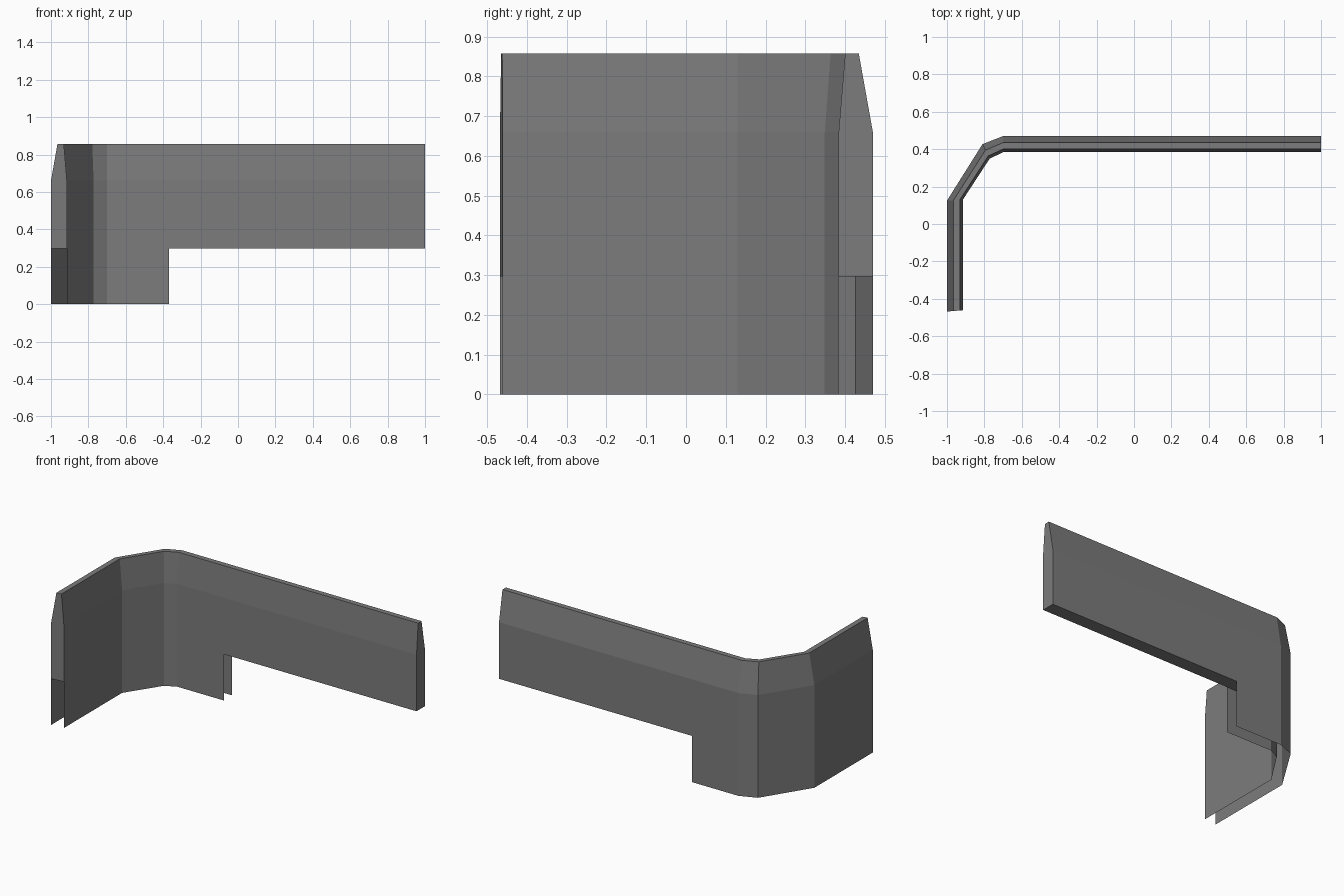
import bpy, bmesh
from mathutils import Vector

if "Cube" in bpy.data.objects:
    bpy.data.objects.remove(bpy.data.objects["Cube"])

# Plan path of the outer and inner wall lines, front-left end to right end
OUTER = [(-1, -0.468), (-1, 0.125), (-0.81, 0.427), (-0.70, 0.47), (-0.37, 0.47), (1, 0.47)]
INNER = [(-0.915, -0.461), (-0.915, 0.13), (-0.772, 0.349), (-0.70, 0.384), (-0.37, 0.384), (1, 0.384)]
Z_STEP, Z_SLOPE, Z_TOP = 0.297, 0.66, 0.857

grey = bpy.data.materials.new("plain grey")
grey.diffuse_color = (0.2, 0.2, 0.2, 1)
grey.use_nodes = True
grey.node_tree.nodes["Principled BSDF"].inputs["Base Color"].default_value = grey.diffuse_color


def finish(name, bm):
    mesh = bpy.data.meshes.new(name)
    bm.to_mesh(mesh)
    bm.free()
    mesh.materials.append(grey)
    obj = bpy.data.objects.new(name, mesh)
    bpy.context.collection.objects.link(obj)


def point(i, t, z):
    """Point at station i, t = 0 on the outer line and 1 on the inner line."""
    p = Vector(OUTER[i]).lerp(Vector(INNER[i]), t)
    return (p.x, p.y, z)


# Upper wall: closed body with a tapered top, swept along the path
PROFILE = [(0, Z_STEP), (0, Z_SLOPE), (0.41, Z_TOP), (0.81, Z_TOP), (1, Z_SLOPE), (1, Z_STEP)]
bm = bmesh.new()
rings = [[bm.verts.new(point(i, t, z)) for t, z in PROFILE] for i in range(len(OUTER))]
n = len(PROFILE)
for a, b in zip(rings, rings[1:]):
    for k in range(n):
        bm.faces.new((a[k], a[(k + 1) % n], b[(k + 1) % n], b[k]))
bm.faces.new(rings[0])
bm.faces.new(rings[-1])
bmesh.ops.recalc_face_normals(bm, faces=bm.faces)
finish("upper_wall", bm)

# Lower skirts: open sheets under the corner part of the wall
for name, t in (("outer_skirt", 0), ("inner_skirt", 1)):
    bm = bmesh.new()
    cols = [[bm.verts.new(point(i, t, z)) for z in (0, Z_STEP)] for i in range(5)]
    for a, b in zip(cols, cols[1:]):
        quad = (a[0], a[1], b[1], b[0])
        bm.faces.new(quad if t == 0 else quad[::-1])
    bmesh.ops.recalc_face_normals  # sheets are wound by hand: outward on both sides
    finish(name, bm)
